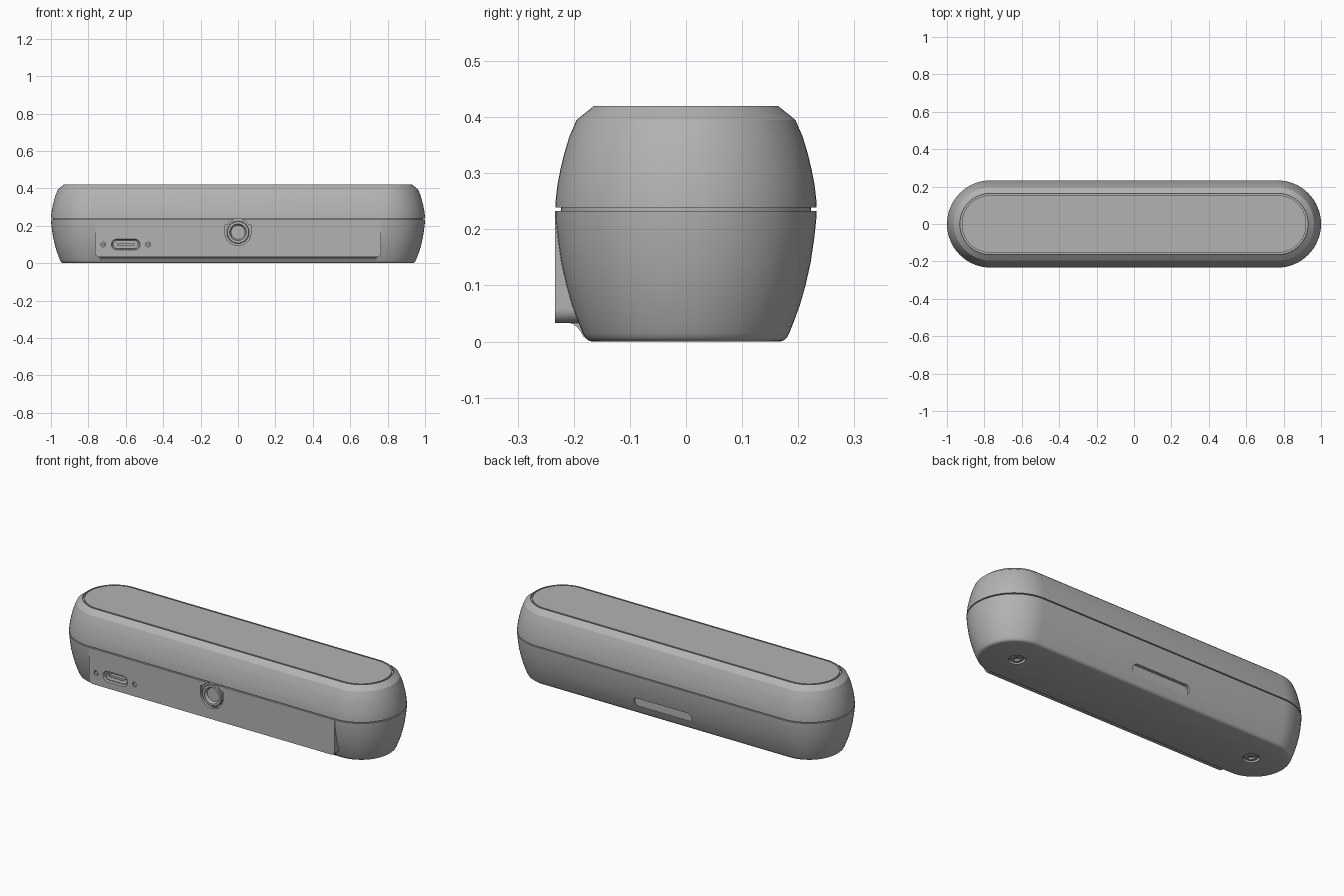
import bpy, bmesh
from math import sin, cos, pi, radians
from mathutils import Matrix

if "Cube" in bpy.data.objects:
    bpy.data.objects.remove(bpy.data.objects["Cube"])

grey = bpy.data.materials.new("plain grey")
grey.use_nodes = True
grey.diffuse_color = (0.45, 0.45, 0.45, 1)
grey.node_tree.nodes["Principled BSDF"].inputs["Base Color"].default_value = (0.45, 0.45, 0.45, 1)

FRONT, BACK, UNDER = 90, -90, 180  # rotations about x that turn local z outward
STRAIGHT = 0.767


def finish(name, bm, matrix=Matrix()):
    bmesh.ops.remove_doubles(bm, verts=bm.verts, dist=1e-5)
    bmesh.ops.recalc_face_normals(bm, faces=bm.faces)
    bm.transform(matrix)
    mesh = bpy.data.meshes.new(name)
    bm.to_mesh(mesh)
    bm.free()
    mesh.materials.append(grey)
    ob = bpy.data.objects.new(name, mesh)
    bpy.context.collection.objects.link(ob)
    return ob


def loft(name, half, profile, at=(0, 0, 0), turn=0, steps=24):
    """Closed pill-shaped solid: profile holds (radius, height) pairs."""
    bm = bmesh.new()
    rings = []
    for r, h in profile:
        ring = []
        for side in (1, -1):
            for i in range(steps + 1):
                a = pi * i / steps - side * pi / 2
                ring.append(bm.verts.new((side * half + r * cos(a), r * sin(a), h)))
        rings.append(ring)
    n = len(rings[0])
    for low, high in zip(rings, rings[1:]):
        for i in range(n):
            j = (i + 1) % n
            bm.faces.new((low[i], low[j], high[j], high[i]))
    bm.faces.new(rings[0][::-1])
    bm.faces.new(rings[-1])
    return finish(name, bm, Matrix.Translation(at) @ Matrix.Rotation(radians(turn), 4, 'X'))


def prism(name, outline, direction, shift):
    """Extrude a 3D outline along a direction."""
    bm = bmesh.new()
    face = bm.faces.new([bm.verts.new(p) for p in outline])
    new = bmesh.ops.extrude_face_region(bm, geom=[face])["geom"]
    bmesh.ops.translate(bm, vec=direction, verts=[v for v in new if isinstance(v, bmesh.types.BMVert)])
    return finish(name, bm, Matrix.Translation(shift))


def combine(target, tools, operation):
    for tool in tools:
        mod = target.modifiers.new("cut", 'BOOLEAN')
        mod.operation, mod.solver, mod.object = operation, 'EXACT', tool
        bpy.context.view_layer.update()
        graph = bpy.context.evaluated_depsgraph_get()
        mesh = bpy.data.meshes.new_from_object(target.evaluated_get(graph))
        target.modifiers.clear()
        target.data = mesh
        bpy.data.objects.remove(tool)


# Shell halves, with a narrow seam between them
lower = loft("lower_shell", STRAIGHT, [
    (0.167, 0), (0.174, 0.002), (0.180, 0.007), (0.184, 0.015), (0.192, 0.035), (0.203, 0.065),
    (0.213, 0.1), (0.222, 0.14), (0.228, 0.18), (0.232, 0.215), (0.233, 0.233)], steps=32)
upper = loft("upper_shell", STRAIGHT, [
    (0.233, 0.239), (0.232, 0.255), (0.229, 0.28), (0.224, 0.306), (0.217, 0.335), (0.208, 0.365),
    (0.195, 0.395), (0.164, 0.42)], steps=32)
seam = loft("seam_core", STRAIGHT, [(0.223, 0.225), (0.223, 0.245)], steps=32)

# Inset top plate with a fine groove around it
combine(upper, [loft("top_cut", STRAIGHT, [(0.163, 0.408), (0.163, 0.43)], steps=32)], 'DIFFERENCE')
plate = loft("top_plate", STRAIGHT, [(0.154, 0.4), (0.154, 0.42)], steps=32)

# Flat connector panel with rounded lower corners, and the fillet under it
R, W, BASE = 0.025, 0.765, 0.033
corner = [(R * sin(a), R * (1 - cos(a))) for a in (pi / 16 * i for i in range(9))]
outline = [(W - R + x, 0, BASE + z) for x, z in corner] + [(W, 0, 0.2325)]
outline += [(-x, y, z) for x, y, z in reversed(outline)]
panel = prism("panel", outline, (0, 0.14, 0), (0, -0.2335, 0))
fillet = prism("panel_fillet", [
    (0, -0.213, 0.04), (0, -0.209, 0.0335), (0, -0.201, 0.031), (0, -0.194, 0.026),
    (0, -0.188, 0.018), (0, -0.183, 0.009), (0, -0.165, 0.009), (0, -0.165, 0.04)],
    (2 * (W - R), 0, 0), (R - W, 0, 0))
combine(lower, [panel, fillet], 'UNION')

# Recesses in the lower shell
FACE = -0.2335
JACK, PORT = (0, FACE, 0.165), (-0.6, FACE, 0.1)
cuts = [
    loft("jack_recess", 0, [(0.07, -0.015), (0.07, 0.02)], JACK, FRONT),
    prism("jack_notch", [(-0.07, 0, 0.165), (0.07, 0, 0.165), (0.07, 0, 0.205), (-0.07, 0, 0.205)],
          (0, 0.035, 0), (0, FACE - 0.02, 0)),
    loft("port_rim", 0.048, [(0.024, -0.008), (0.029, 0), (0.029, 0.02)], PORT, FRONT),
    loft("port_hole", 0.044, [(0.019, -0.06), (0.019, 0.01)], PORT, FRONT),
    loft("back_slot", 0.155, [(0.025, 0.196), (0.025, 0.25)], (0, 0, 0.077), BACK),
]
for x in (-0.72, -0.48):
    cuts.append(loft("pin_hole", 0, [(0.013, -0.02), (0.013, 0.02)], (x, FACE, 0.1), FRONT))
for x in (-0.75, 0.75):
    cuts.append(loft("screw_hole", 0, [(0.042, -0.015), (0.042, 0.02)], (x, 0, 0), UNDER))
combine(lower, cuts, 'DIFFERENCE')

# Round socket standing in its recess
socket = loft("jack_socket", 0, [(0.06, -0.03), (0.06, -0.003), (0.057, 0)], JACK, FRONT)
combine(socket, [loft("jack_bore", 0, [(0.012, -0.027), (0.035, -0.02), (0.045, 0.001), (0.045, 0.02)],
                      JACK, FRONT)], 'DIFFERENCE')
parts = [lower, upper, seam, plate, socket]

# Port tongue, status pins and underside screws
parts.append(loft("port_tongue", 0.042, [(0.006, -0.065), (0.006, -0.012)], PORT, FRONT))
for side, x in (("right", -0.72), ("left", -0.48)):
    parts.append(loft(side + "_pin", 0, [(0.009, -0.025), (0.009, -0.003)], (x, FACE, 0.1), FRONT))
for side, x in (("right", -0.75), ("left", 0.75)):
    screw = loft(side + "_screw", 0, [(0.035, -0.02), (0.035, -0.006), (0.03, -0.002)], (x, 0, 0), UNDER)
    combine(screw, [loft("hex", 0, [(0.018, -0.014), (0.018, 0.01)], (x, 0, 0), UNDER, steps=3)], 'DIFFERENCE')
    parts.append(screw)

# Smooth curved faces, sharp edges
bpy.ops.object.select_all(action='DESELECT')
for ob in parts:
    ob.select_set(True)
bpy.context.view_layer.objects.active = lower
bpy.ops.object.shade_smooth_by_angle(angle=radians(25))
